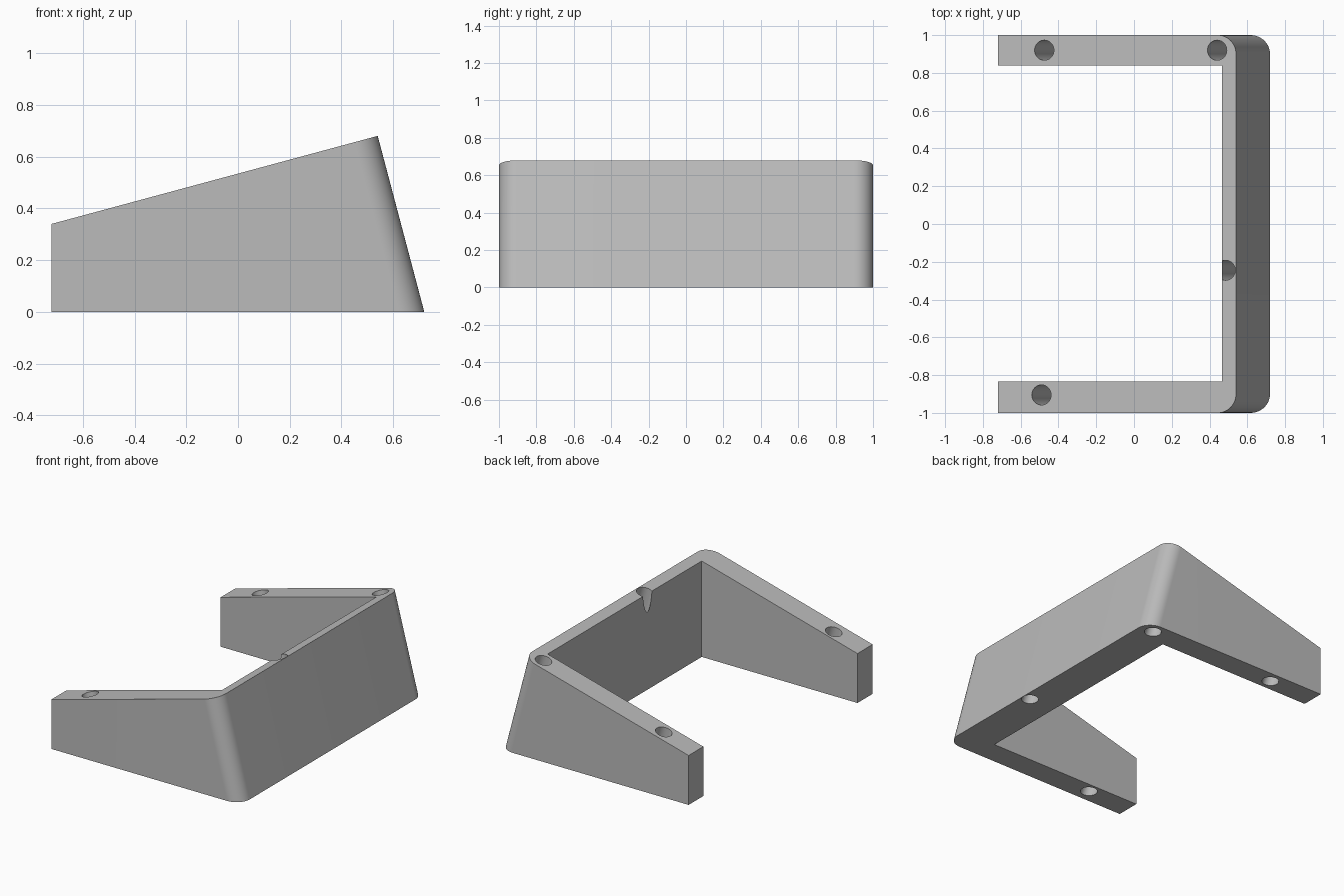
import bpy
import bmesh
import math
from mathutils import Vector

if "Cube" in bpy.data.objects:
    bpy.data.objects.remove(bpy.data.objects["Cube"], do_unlink=True)

TILT = math.radians(15)
LOW_X, LOW_Z = -0.72, 0.34          # top of the open ends
HIGH_X, HIGH_Z = 0.54, 0.68         # top of the tilted wall
HOLE_RADIUS = 0.053
HOLES = [(-0.475, 0.92), (0.44, 0.92), (-0.49, -0.905), (0.485, -0.245)]


def top_height(x):
    return LOW_Z + (x - LOW_X) * (HIGH_Z - LOW_Z) / (HIGH_X - LOW_X)


def link_mesh(name, bm):
    mesh = bpy.data.meshes.new(name)
    bm.to_mesh(mesh)
    bm.free()
    obj = bpy.data.objects.new(name, mesh)
    bpy.context.collection.objects.link(obj)
    return obj


def cut(target, cutter):
    cutter.hide_render = True
    mod = target.modifiers.new("cut", 'BOOLEAN')
    mod.operation = 'DIFFERENCE'
    mod.solver = 'EXACT'
    mod.object = cutter
    bpy.context.view_layer.objects.active = target
    bpy.ops.object.modifier_apply(modifier=mod.name)
    bpy.data.objects.remove(cutter, do_unlink=True)


# Wedge-shaped block: side profile extruded across the width
bm = bmesh.new()
profile = [(LOW_X, 0), (0.72, 0), (HIGH_X, HIGH_Z), (LOW_X, LOW_Z)]
side = bm.faces.new([bm.verts.new((x, -1, z)) for x, z in profile])
extruded = bmesh.ops.extrude_face_region(bm, geom=[side])["geom"]
bmesh.ops.translate(bm, vec=(0, 2, 0),
                    verts=[v for v in extruded if isinstance(v, bmesh.types.BMVert)])
bmesh.ops.recalc_face_normals(bm, faces=bm.faces)

# Rounded outer corners along the tilted wall
corners = [e for e in bm.edges
           if all(v.co.x > 0 for v in e.verts)
           and abs(e.verts[0].co.y - e.verts[1].co.y) < 0.01]
bmesh.ops.bevel(bm, geom=corners, offset=0.1, offset_type='OFFSET',
                segments=16, profile=0.5, affect='EDGES')
stand = link_mesh("stand_frame", bm)

# Open middle, leaving two legs and the wall
bm = bmesh.new()
bmesh.ops.create_cube(bm, size=1)
lo, hi = Vector((-1, -0.835, -0.5)), Vector((0.465, 0.84, 1))
for v in bm.verts:
    v.co = [(a + b) / 2 + c * (b - a) for a, b, c in zip(lo, hi, v.co)]
cut(stand, link_mesh("opening_cutter", bm))

# Tilted through holes, square to the sloping top
for x, y in HOLES:
    bpy.ops.mesh.primitive_cylinder_add(
        vertices=48, radius=HOLE_RADIUS, depth=3,
        location=(x, y, top_height(x)), rotation=(0, -TILT, 0))
    cut(stand, bpy.context.object)

# Plain grey finish
grey = bpy.data.materials.new("plain_grey")
grey.use_nodes = True
colour = (0.5, 0.5, 0.5, 1)
grey.diffuse_color = colour
grey.node_tree.nodes["Principled BSDF"].inputs["Base Color"].default_value = colour
stand.data.materials.clear()
stand.data.materials.append(grey)

bpy.ops.object.select_all(action='DESELECT')
stand.select_set(True)
bpy.context.view_layer.objects.active = stand
bpy.ops.object.shade_smooth_by_angle(angle=math.radians(30))
